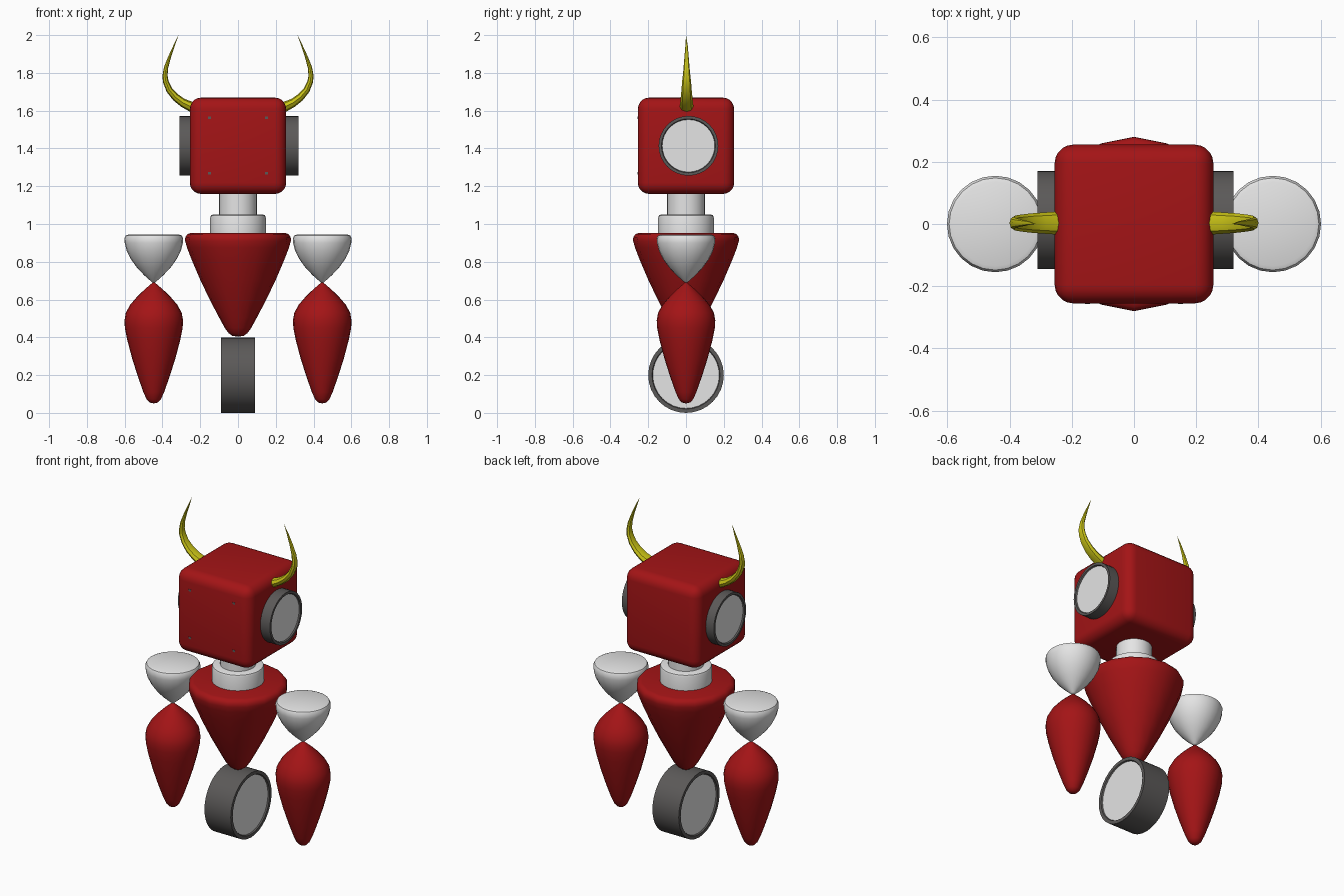
import bpy, bmesh, math
from mathutils import Matrix, Vector

if "Cube" in bpy.data.objects:
    bpy.data.objects.remove(bpy.data.objects["Cube"])


def material(name, color):
    m = bpy.data.materials.new(name)
    m.diffuse_color = (*color, 1)
    m.use_nodes = True
    m.node_tree.nodes["Principled BSDF"].inputs["Base Color"].default_value = m.diffuse_color
    return m


RED = material("red paint", (0.37, 0.007, 0.008))
WHITE = material("light grey", (0.78, 0.78, 0.78))
DARK = material("dark rubber", (0.105, 0.10, 0.098))
GOLD = material("yellow horn", (0.58, 0.54, 0.008))


def finish(bm, name, mats, angle=40):
    bmesh.ops.recalc_face_normals(bm, faces=bm.faces)
    me = bpy.data.meshes.new(name)
    bm.to_mesh(me)
    bm.free()
    for m in mats:
        me.materials.append(m)
    me.polygons.foreach_set("use_smooth", [True] * len(me.polygons))
    me.set_sharp_from_angle(angle=math.radians(angle))
    ob = bpy.data.objects.new(name, me)
    bpy.context.collection.objects.link(ob)
    return ob


def loft(bm, rings):
    """Skin a list of rings; a ring of one point closes to a tip."""
    rings = [[bm.verts.new(p) for p in r] for r in rings]
    for a, b in zip(rings, rings[1:]):
        n = max(len(a), len(b))
        for i in range(n):
            j = (i + 1) % n
            if len(a) == 1:
                bm.faces.new((a[0], b[i], b[j]))
            elif len(b) == 1:
                bm.faces.new((a[i], a[j], b[0]))
            else:
                bm.faces.new((a[i], a[j], b[j], b[i]))


def lathe(name, profile, mats, sides=32, at=(0, 0, 0), along_x=False, cap_radius=0):
    """Turn (radius, height) points; faces inside cap_radius take material 1."""
    bm = bmesh.new()
    rings = []
    for r, z in profile:
        if r == 0:
            rings.append([(0, 0, z)])
        else:
            rings.append([(r * math.cos(k * math.tau / sides),
                           r * math.sin(k * math.tau / sides), z) for k in range(sides)])
    loft(bm, rings)
    for f in bm.faces:
        if all(v.co.xy.length < cap_radius for v in f.verts):
            f.material_index = 1
    if along_x:
        bm.transform(Matrix.Rotation(math.pi / 2, 4, 'Y'))
    bm.transform(Matrix.Translation(at))
    return finish(bm, name, mats)


def wheel(name, radius, half, at):
    """Dark drum with light discs set into both ends."""
    c = radius * 0.88
    side = [(0, half - 0.008), (c, half - 0.008), (c + 0.004, half), (radius, half)]
    profile = side + [(r, -h) for r, h in reversed(side)]
    lathe(name, profile, [DARK, WHITE], 32, at, True, c + 0.001)


# Head: rounded cube
bm = bmesh.new()
bmesh.ops.create_cube(bm, size=0.51)
bmesh.ops.bevel(bm, geom=bm.edges[:], offset=0.06, segments=5, profile=0.5, affect='EDGES')
bm.transform(Matrix.Translation((0, 0, 1.414)))
finish(bm, "head", [RED])

# Tiny face-plate corner marks on the front
for sx in (-1, 1):
    for sz in (-1, 1):
        bm = bmesh.new()
        bmesh.ops.create_cube(bm, size=1, matrix=Matrix.Translation(
            (sx * 0.15, -0.2545, 1.415 + sz * 0.147)) @ Matrix.Diagonal((0.016, 0.004, 0.012, 1)))
        finish(bm, "face_corner_mark", [DARK])

# Ears and base wheel
wheel("ear_right", 0.158, 0.04, (0.28, 0.013, 1.414))
wheel("ear_left", 0.158, 0.04, (-0.27, 0.013, 1.414))
wheel("base_wheel", 0.2, 0.09, (0, 0, 0.2))

# Neck: two stacked collars
lathe("neck_upper", [(0, 1.03), (0.1, 1.03), (0.1, 1.18), (0, 1.18)], [WHITE])
lathe("neck_lower", [(0, 0.94), (0.147, 0.94), (0.147, 1.035), (0.143, 1.046),
                     (0.132, 1.05), (0, 1.05)], [WHITE])

# Torso: tapered top shape
lathe("torso", [(0, 0.952), (0.25, 0.952), (0.268, 0.946), (0.279, 0.93), (0.28, 0.91),
                (0.27, 0.875), (0.245, 0.81), (0.2, 0.705), (0.15, 0.6), (0.1, 0.505),
                (0.07, 0.45), (0.05, 0.422), (0.03, 0.408), (0, 0.403)], [RED], 16)

# Arms: light shoulder cone over red forearm
SHOULDER = [(0, 0.944), (0.135, 0.944), (0.148, 0.939), (0.155, 0.925), (0.154, 0.9),
            (0.144, 0.86), (0.122, 0.815), (0.09, 0.77), (0.05, 0.728), (0.015, 0.697), (0, 0.685)]
FOREARM = [(0, 0.695), (0.015, 0.682), (0.05, 0.652), (0.09, 0.613), (0.125, 0.572),
           (0.148, 0.53), (0.155, 0.49), (0.153, 0.45), (0.14, 0.385), (0.115, 0.29),
           (0.085, 0.195), (0.055, 0.11), (0.038, 0.072), (0.022, 0.055), (0, 0.05)]
for side, sx in (("left", -1), ("right", 1)):
    lathe("shoulder_" + side, SHOULDER, [WHITE], 24, (sx * 0.446, 0, 0))
    lathe("forearm_" + side, FOREARM, [RED], 24, (sx * 0.446, 0, 0))

# Horns: outer and inner outline points plus half depth, lofted with oval sections
HORN = [((0.215, 1.575), (0.215, 1.635), 0.038), ((0.25, 1.592), (0.24, 1.646), 0.037),
        ((0.30, 1.62), (0.282, 1.662), 0.034), ((0.343, 1.655), (0.32, 1.688), 0.031),
        ((0.378, 1.70), (0.35, 1.72), 0.027), ((0.397, 1.75), (0.367, 1.755), 0.024),
        ((0.40, 1.785), (0.373, 1.785), 0.02), ((0.392, 1.83), (0.37, 1.825), 0.016),
        ((0.368, 1.89), (0.354, 1.885), 0.011), ((0.34, 1.95), (0.333, 1.947), 0.006)]
for side, sx in (("left", -1), ("right", 1)):
    bm = bmesh.new()
    rings = [[(0.23, 0.003, 1.605)]]
    for o, i, d in HORN:
        o, i = Vector((o[0], 0, o[1])), Vector((i[0], 0, i[1]))
        mid, half = (o + i) / 2, (o - i) / 2
        rings.append([mid + half * math.cos(k * math.tau / 8)
                      + Vector((0, 0.003 + d * math.sin(k * math.tau / 8), 0)) for k in range(8)])
    rings.append([(0.315, 0, 2.0)])
    loft(bm, rings)
    bm.transform(Matrix.Diagonal((sx, 1, 1, 1)))
    finish(bm, "horn_" + side, [GOLD])
